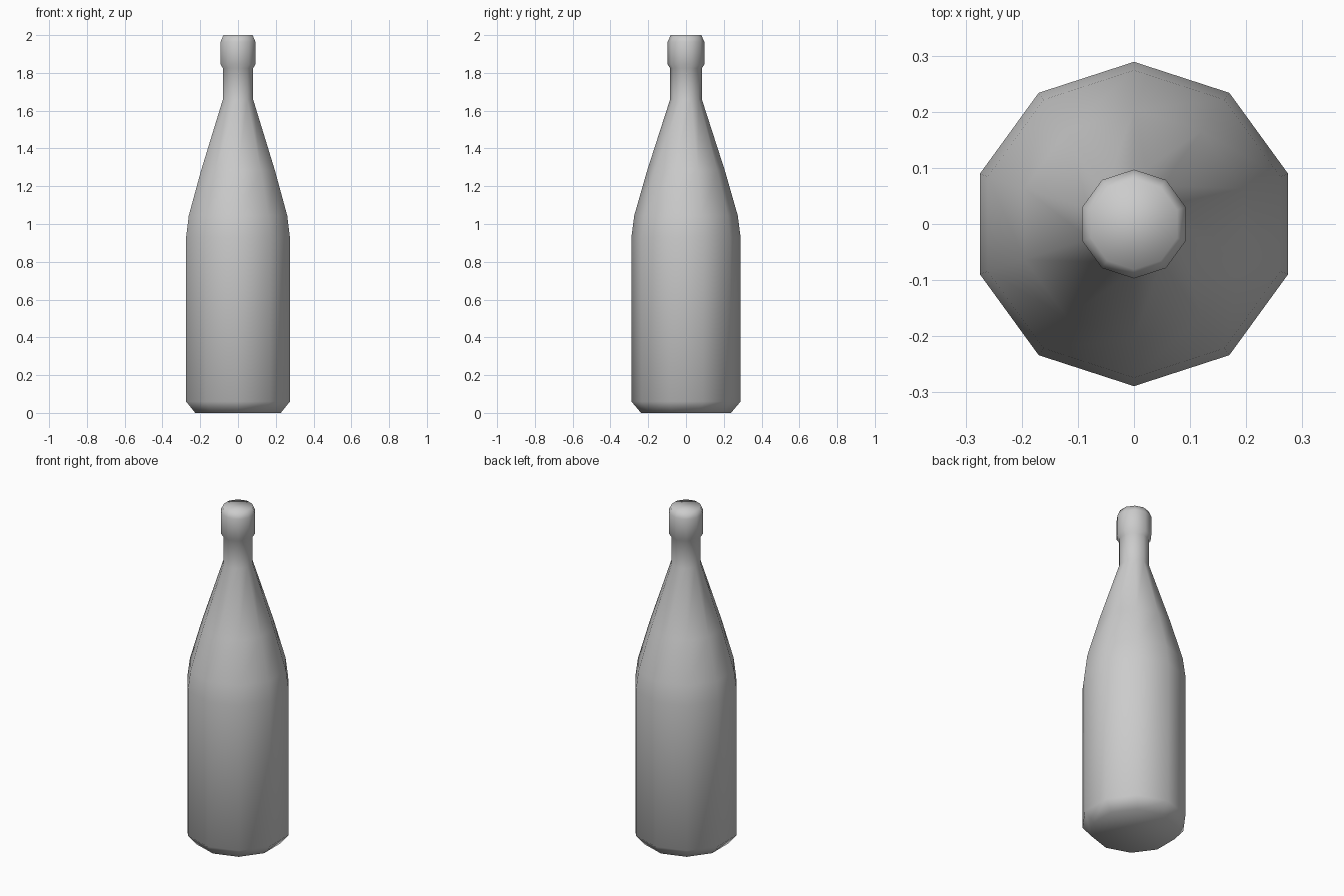
import bpy, bmesh
from math import sin, cos, pi

if "Cube" in bpy.data.objects:
    bpy.data.objects.remove(bpy.data.objects["Cube"])

SIDES = 10
# Bottle profile from base to mouth: (radius, height)
PROFILE = [(0.238, 0.0), (0.289, 0.06), (0.289, 0.93), (0.274, 1.045),
           (0.205, 1.285), (0.084, 1.66), (0.084, 1.825), (0.097, 1.845),
           (0.097, 1.965), (0.081, 2.0)]

bm = bmesh.new()
rings = []
for r, z in PROFILE:
    rings.append([bm.verts.new((r * cos(pi / 2 + 2 * pi * i / SIDES),
                                r * sin(pi / 2 + 2 * pi * i / SIDES), z))
                  for i in range(SIDES)])

# Walls between neighbouring rings
for low, high in zip(rings, rings[1:]):
    for i in range(SIDES):
        j = (i + 1) % SIDES
        bm.faces.new((low[i], low[j], high[j], high[i]))

# Closed base and top
bm.faces.new(rings[0][::-1])
bm.faces.new(rings[-1])
for face in bm.faces:
    face.smooth = True

mesh = bpy.data.meshes.new("bottle")
bm.to_mesh(mesh)
bm.free()
bottle = bpy.data.objects.new("bottle", mesh)
bpy.context.collection.objects.link(bottle)
